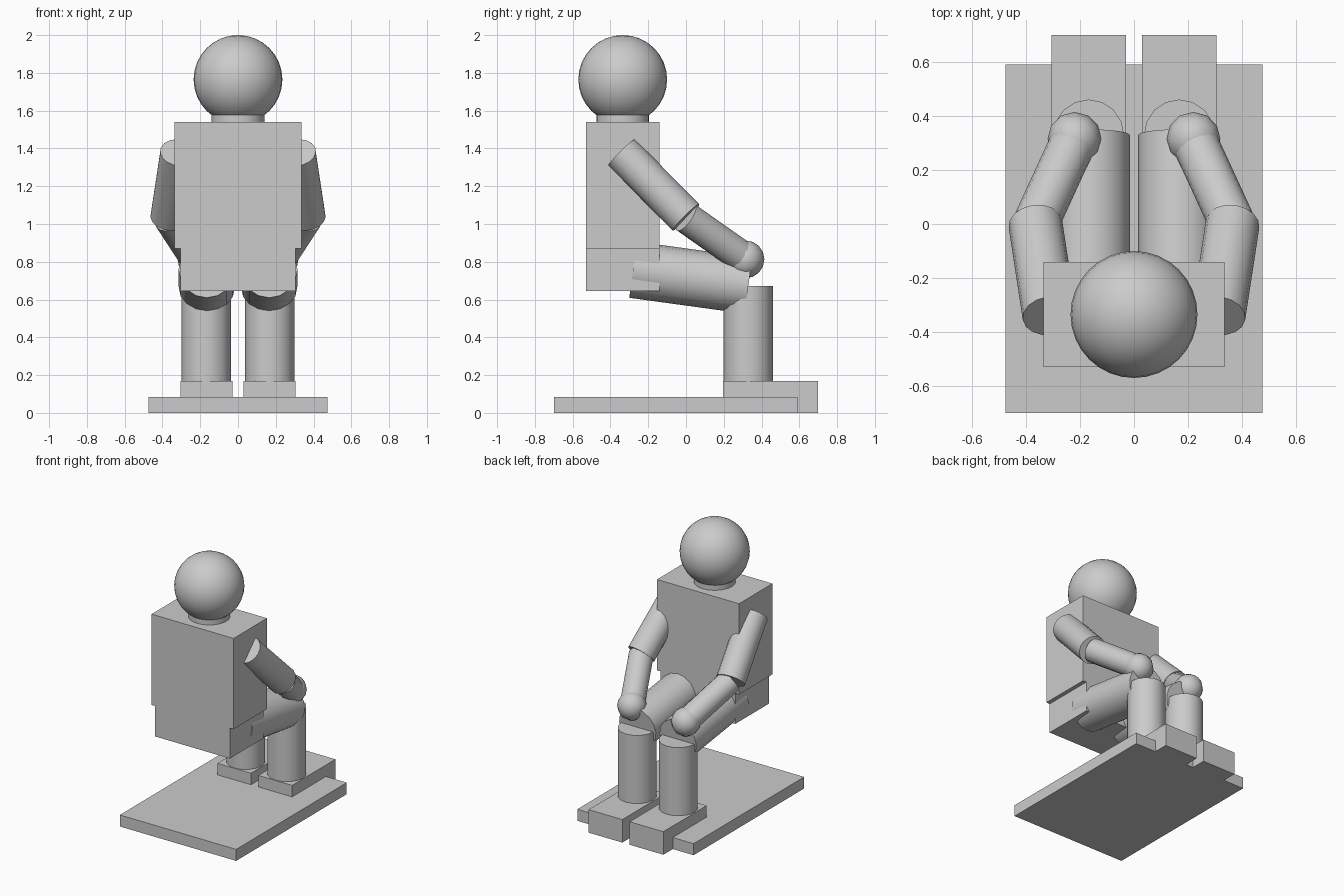
import bpy
import math
from mathutils import Vector

cube = bpy.data.objects.get("Cube")
if cube:
    bpy.data.objects.remove(cube, do_unlink=True)

grey = bpy.data.materials.new("plain grey")
grey.use_nodes = True
grey.diffuse_color = (0.6, 0.6, 0.6, 1)
grey.node_tree.nodes["Principled BSDF"].inputs["Base Color"].default_value = grey.diffuse_color


def finish(name, smooth=False):
    obj = bpy.context.object
    obj.name = name
    obj.data.materials.append(grey)
    if smooth:
        bpy.ops.object.shade_smooth_by_angle(angle=math.radians(40))
    return obj


def box(name, low, high):
    low, high = Vector(low), Vector(high)
    bpy.ops.mesh.primitive_cube_add(size=1, location=(low + high) / 2)
    bpy.context.object.scale = high - low
    bpy.ops.object.transform_apply(location=False, rotation=False, scale=True)
    return finish(name)


def rod(name, start, end, radius, sides=16):
    start, end = Vector(start), Vector(end)
    axis = end - start
    bpy.ops.mesh.primitive_cylinder_add(
        vertices=sides, radius=radius, depth=axis.length, location=(start + end) / 2,
        rotation=axis.to_track_quat('Z', 'Y').to_euler())
    return finish(name, True)


def ball(name, centre, radius, segments, rings):
    bpy.ops.mesh.primitive_uv_sphere_add(
        segments=segments, ring_count=rings, radius=radius, location=centre)
    return finish(name, True)


# Base and trunk
box("base", (-0.475, -0.70, 0), (0.475, 0.59, 0.085))
box("pelvis", (-0.305, -0.53, 0.645), (0.305, -0.14, 0.875))
box("torso", (-0.335, -0.53, 0.87), (0.335, -0.14, 1.54))

# Neck and head
rod("neck", (0, -0.335, 1.52), (0, -0.335, 1.62), 0.14, 24)
ball("head", (0, -0.335, 1.765), 0.235, 32, 16)

# Seated legs and bent arms, one set per side
for side, s in (("left", 1), ("right", -1)):
    hip = (s * 0.165, -0.28, 0.758)
    knee = (s * 0.165, 0.33, 0.674)
    rod(side + "_thigh", hip, knee, 0.15)
    rod(side + "_shin", (s * 0.168, 0.33, 0.15), (s * 0.168, 0.33, 0.673), 0.131)
    x_range = sorted((s * 0.03, s * 0.305))
    box(side + "_foot", (x_range[0], 0.195, 0), (x_range[1], 0.70, 0.17))

    shoulder = (s * 0.313, -0.34, 1.378)
    elbow = (s * 0.365, 0, 1.035)
    wrist = (s * 0.22, 0.315, 0.813)
    rod(side + "_upper_arm", shoulder, elbow, 0.1)
    rod(side + "_forearm", elbow, wrist, 0.085)
    ball(side + "_hand", wrist, 0.1, 12, 8)
